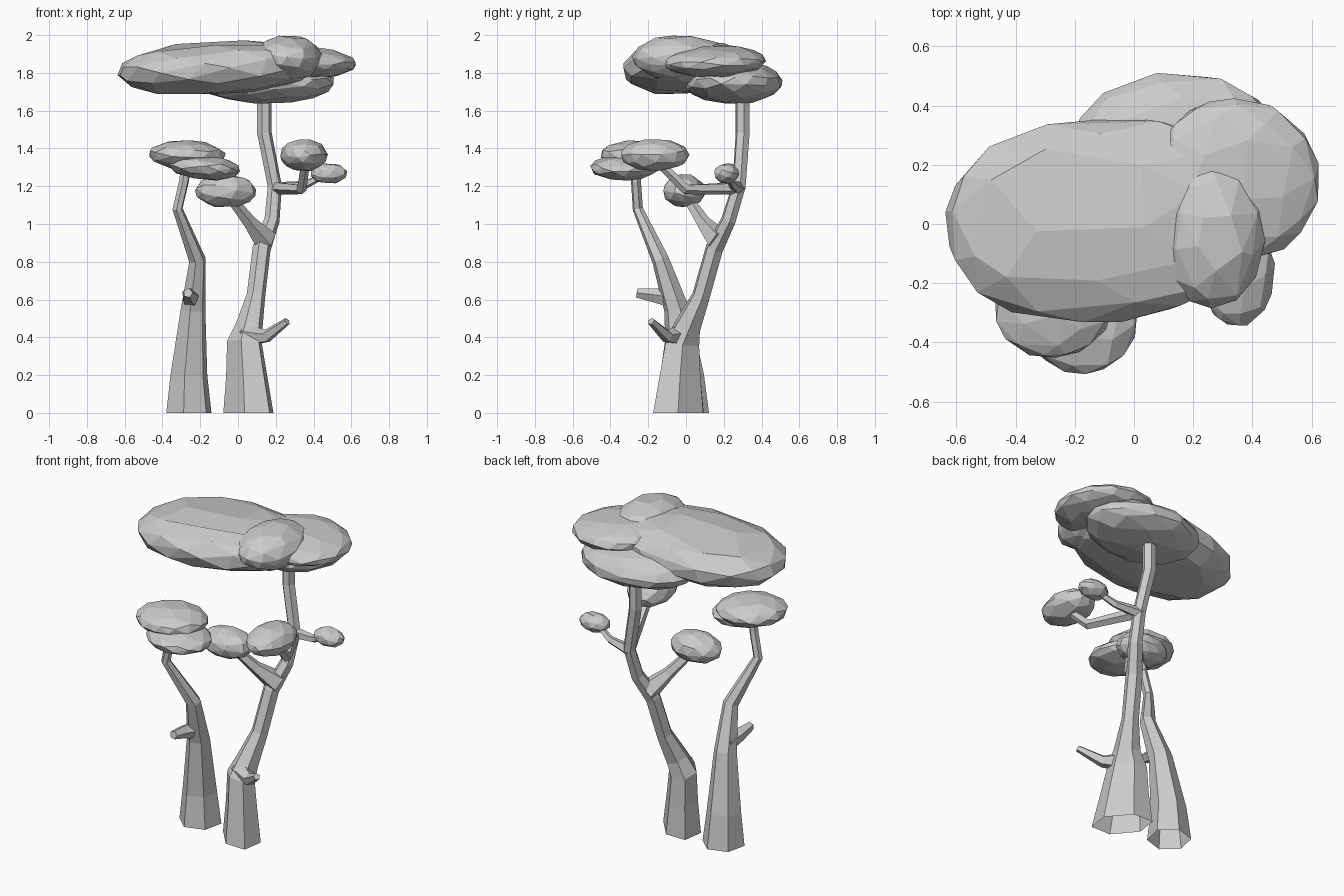
import bpy, bmesh, math, random
from mathutils import Vector, Euler, Matrix

if "Cube" in bpy.data.objects:
    bpy.data.objects.remove(bpy.data.objects["Cube"])

random.seed(4)


def finish(bm, name):
    bmesh.ops.recalc_face_normals(bm, faces=bm.faces)
    me = bpy.data.meshes.new(name)
    bm.to_mesh(me)
    bm.free()
    ob = bpy.data.objects.new(name, me)
    bpy.context.collection.objects.link(ob)
    return ob


def limb(name, path, sides=6, turn=0.0, grounded=False, axis=0.0):
    """Faceted tapering tube through (x, y, z, radius[, cross radius]) points."""
    bm = bmesh.new()
    pts = [Vector(p[:3]) for p in path]
    rings = []
    for i, p in enumerate(pts):
        t = Vector((0, 0, 0))
        if i > 0:
            t += (p - pts[i - 1]).normalized()
        if i < len(pts) - 1:
            t += (pts[i + 1] - p).normalized()
        if grounded and i == 0:
            t = Vector((0, 0, 1))
        q = Vector((0, 0, 1)).rotation_difference(t.normalized())
        spin = Matrix.Rotation(axis, 3, 'Z')
        r1, r2 = path[i][3], path[i][-1]
        ring = []
        for k in range(sides):
            a = turn + 2 * math.pi * k / sides
            off = spin @ Vector((math.cos(a) * r1, math.sin(a) * r2, 0))
            ring.append(bm.verts.new(p + q @ off))
        rings.append(ring)
    for r0, r1 in zip(rings, rings[1:]):
        for k in range(sides):
            n = (k + 1) % sides
            bm.faces.new((r0[k], r0[n], r1[n], r1[k]))
    if not grounded:            # trunks are open underneath
        bm.faces.new(rings[0][::-1])
    bm.faces.new(rings[-1])
    return finish(bm, name)


def foliage(name, centre, radii, tilt=(0, 0, 0), boxy=1.0, detail=0.35):
    """Flattened leaf clump, reduced to large irregular facets."""
    bm = bmesh.new()
    bmesh.ops.create_icosphere(bm, subdivisions=3, radius=1)
    spin = Euler([random.uniform(0, 3) for _ in range(3)]).to_matrix()
    shape = Euler(tilt).to_matrix() @ Matrix.Diagonal(radii)
    for v in bm.verts:
        u = spin @ v.co
        u = Vector([math.copysign(abs(c) ** boxy, c) for c in u])
        v.co = shape @ (u * random.uniform(0.99, 1.02)) + Vector(centre)
    ob = finish(bm, name)
    ob.modifiers.new("reduce", 'DECIMATE').ratio = detail
    flat = ob.modifiers.new("facets", 'DECIMATE')
    flat.decimate_type = 'DISSOLVE'
    flat.angle_limit = math.radians(7)
    return ob


# Tall tree: trunk (flattened diagonally at the foot) and branches
limb("tall_trunk", [(.055, -.04, 0, .175, .115), (.045, -.03, .2, .14, .095),
                    (.035, -.02, .37, .115, .085), (.06, .01, .46, .078, .07),
                    (.095, .08, .62, .05), (.125, .15, .87, .049),
                    (.18, .225, 1.02, .041), (.195, .28, 1.2, .038),
                    (.14, .30, 1.48, .039), (.14, .30, 1.76, .039)],
     grounded=True, axis=-0.87)
limb("tall_stub", [(.04, -.03, .41, .062), (.15, -.1, .405, .036),
                   (.26, -.185, .485, .02)], 5)
limb("tall_left_branch", [(.145, .175, .91, .068), (.06, .09, 1.01, .038),
                          (-.05, .0, 1.15, .026)], 5)
limb("tall_front_branch", [(.2, .28, 1.19, .036), (.335, .0, 1.185, .029),
                           (.355, -.14, 1.32, .025)], 5)
limb("tall_right_branch", [(.19, .28, 1.19, .036), (.35, .25, 1.205, .023),
                           (.46, .22, 1.26, .016)], 5)

# Slim tree: trunk and stub
limb("slim_trunk", [(-.26, 0, 0, .125), (-.26, -.005, .2, .102),
                    (-.238, -.05, .55, .068), (-.215, -.135, .81, .046),
                    (-.32, -.255, 1.08, .028), (-.285, -.265, 1.23, .027),
                    (-.275, -.265, 1.33, .027)], turn=0.3, grounded=True)
limb("slim_stub", [(-.24, -.05, .6, .055), (-.26, -.16, .62, .04),
                   (-.265, -.26, .635, .026)], 5)

# Main canopy
foliage("canopy_main", (-.11, .015, 1.825), (.52, .345, .142), (0, -.05, .07), 0.9)
foliage("canopy_back", (.15, .25, 1.75), (.36, .26, .113))
foliage("canopy_top", (.265, -.03, 1.878), (.178, .25, .122))
foliage("canopy_right", (.345, .15, 1.86), (.285, .27, .085), (0, .06, -.35))

# Smaller clumps on the branches
foliage("clump_left_branch", (-.065, -.01, 1.175), (.16, .112, .088), detail=.28)
foliage("clump_front_branch", (.348, -.165, 1.365), (.125, .18, .085), detail=.28)
foliage("clump_right_branch", (.48, .215, 1.267), (.096, .066, .054), detail=.22)

# Slim tree clumps
foliage("slim_clump_upper", (-.27, -.265, 1.365), (.205, .185, .078), (0, .03, .3), detail=.28)
foliage("slim_clump_lower", (-.18, -.325, 1.30), (.19, .18, .066), (0, .08, -.2), detail=.28)
